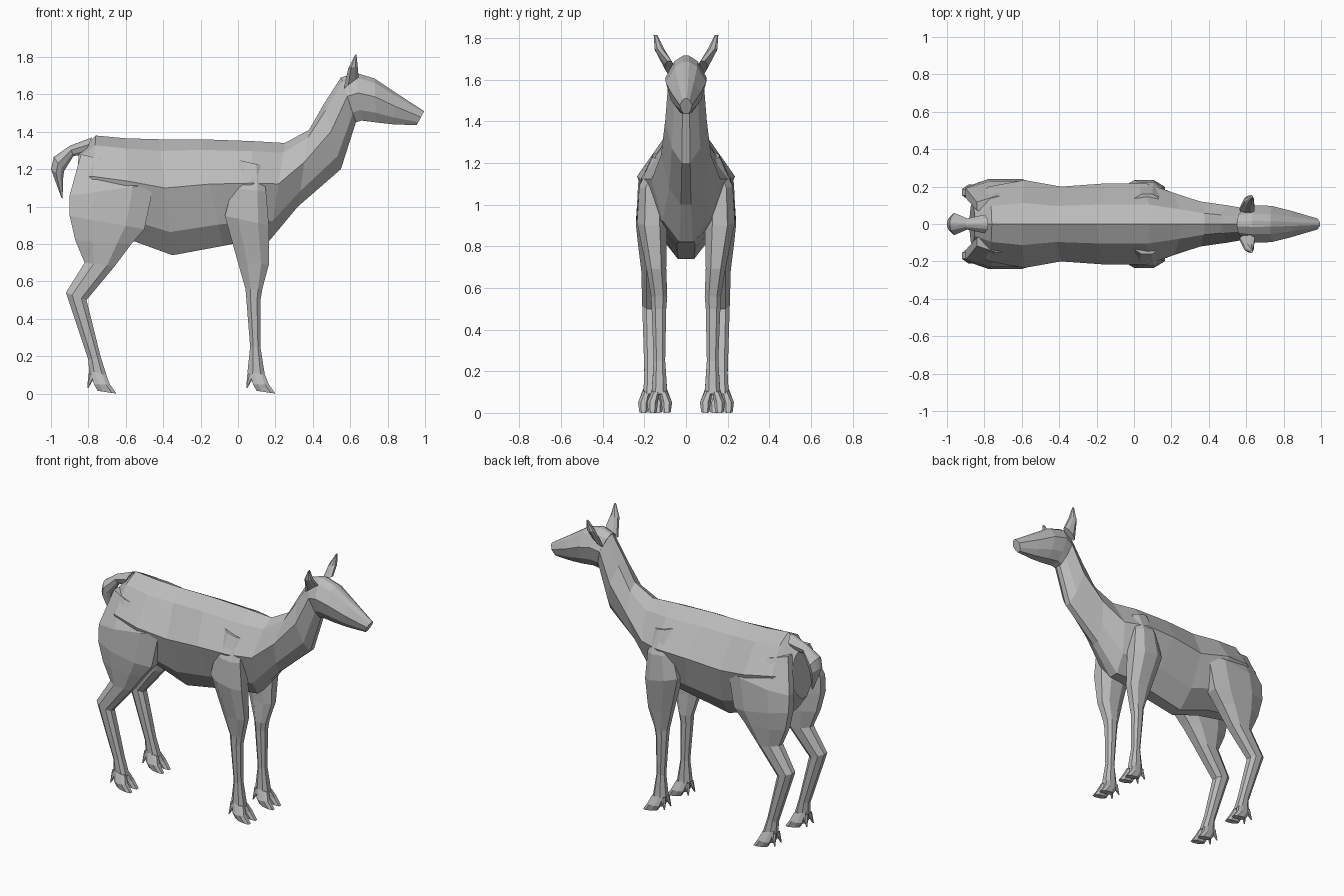
import bpy
import bmesh

cube = bpy.data.objects.get("Cube")
if cube:
    bpy.data.objects.remove(cube, do_unlink=True)

# One plain grey for the whole animal
grey = bpy.data.materials.new("plain_grey")
grey.use_nodes = True
colour = (0.5, 0.5, 0.5, 1)
grey.diffuse_color = colour
grey.node_tree.nodes["Principled BSDF"].inputs["Base Color"].default_value = colour


def loft(name, rings, mirror=False):
    """Skin a list of point rings, cap both ends, optionally mirror across y."""
    bm = bmesh.new()
    loops = [[bm.verts.new(p) for p in ring] for ring in rings]
    n = len(loops[0])
    for a, b in zip(loops, loops[1:]):
        for i in range(n):
            j = (i + 1) % n
            bm.faces.new((a[i], a[j], b[j], b[i]))
    bm.faces.new(loops[0])
    bm.faces.new(loops[-1])
    bmesh.ops.recalc_face_normals(bm, faces=bm.faces)
    mesh = bpy.data.meshes.new(name)
    bm.to_mesh(mesh)
    bm.free()
    mesh.materials.append(grey)
    obj = bpy.data.objects.new(name, mesh)
    bpy.context.collection.objects.link(obj)
    if mirror:
        mod = obj.modifiers.new("mirror", "MIRROR")
        mod.use_axis = (False, True, False)
        mod.use_mirror_merge = False
    return obj


# Half profile of trunk sections: share of the way down, share of half width
TRUNK = [(0, 0), (.1, .48), (.42, 1), (.8, .68), (1, .2)]
HEAD = [(0, .15), (.1, .55), (.42, 1), (.78, .75), (1, .35)]


def trunk_ring(section, profile):
    """Symmetric section between a top and a bottom point."""
    tx, tz, bx, bz, w = section
    half = [(tx + (bx - tx) * f, w * y, tz + (bz - tz) * f) for f, y in profile]
    other = [(x, -y, z) for x, y, z in reversed(half) if y > 0]
    return half + other


# Octagonal limb section: along the limb depth, across it
LIMB = [(-1, -.4), (-1, .4), (-.4, 1), (.5, 1), (1, .5), (1, -.5), (.5, -1), (-.4, -1)]


def limb_ring(section):
    """Section between a back and a front point, from inner to outer y."""
    xb, zb, xf, zf, yi, yo = section
    return [(xb + (xf - xb) * (u + 1) / 2, yi + (yo - yi) * (v + 1) / 2,
             zb + (zf - zb) * (u + 1) / 2) for u, v in LIMB]


# Trunk and neck
nape = (.55, 1.69, .63, 1.45, .085)
loft("body_and_neck", [trunk_ring(s, TRUNK) for s in (
    (-.85, 1.29, -.88, .97, .13),
    (-.76, 1.38, -.8, .86, .2),
    (-.6, 1.365, -.57, .82, .235),
    (-.42, 1.36, -.35, .74, .2),
    (-.2, 1.36, -.08, .79, .217),
    (.08, 1.35, .05, .815, .217),
    (.25, 1.34, .17, .82, .165),
    (.38, 1.41, .32, 1.0, .12),
    (.46, 1.55, .55, 1.2, .1),
    nape)])

# Head
loft("head", [trunk_ring(s, HEAD) for s in (
    nape,
    (.63, 1.715, .66, 1.46, .1),
    (.73, 1.685, .74, 1.45, .097),
    (.85, 1.605, .83, 1.44, .07),
    (.995, 1.51, .955, 1.435, .03))])

# Tail
loft("tail", [trunk_ring(s, HEAD) for s in (
    (-.78, 1.37, -.82, 1.28, .05),
    (-.9, 1.325, -.88, 1.27, .03),
    (-.985, 1.265, -.93, 1.19, .06),
    (-1.0, 1.2, -.935, 1.15, .05),
    (-.945, 1.05, -.938, 1.04, .008))])

# Ears
loft("ears", [limb_ring(s) for s in (
    (.565, 1.63, .645, 1.69, .06, .1),
    (.59, 1.74, .64, 1.75, .105, .15),
    (.625, 1.81, .633, 1.815, .138, .155))], mirror=True)

# Hind legs
loft("hind_legs", [limb_ring(s) for s in (
    (-.84, 1.28, -.5, 1.2, .04, .15),
    (-.9, 1.06, -.45, 1.12, .1, .23),
    (-.9, .95, -.5, .88, .1, .24),
    (-.87, .82, -.57, .8, .1, .23),
    (-.82, .7, -.66, .68, .11, .215),
    (-.92, .54, -.81, .5, .13, .21),
    (-.8, .18, -.735, .2, .135, .2),
    (-.795, .1, -.7, .09, .135, .205))], mirror=True)

# Front legs
loft("front_legs", [limb_ring(s) for s in (
    (0, 1.25, .13, 1.22, .08, .16),
    (-.03, 1.1, .15, 1.08, .1, .225),
    (-.07, .95, .165, .9, .09, .235),
    (0, .7, .165, .69, .095, .19),
    (.04, .56, .13, .56, .09, .168),
    (.045, .5, .12, .5, .095, .165),
    (.065, .25, .12, .25, .1, .155),
    (.05, .11, .145, .09, .09, .165))], mirror=True)

# Cloven hooves and dewclaws
for leg, x, y in (("front", .1, .127), ("hind", -.75, .17)):
    for label, side in (("inner", -1), ("outer", 1)):
        top, low = y + side * .018, y + side * .034
        loft(f"{leg}_{label}_hooves", [limb_ring(s) for s in (
            (x - .04, .12, x + .045, .1, top - .018, top + .018),
            (x - .02, .05, x + .065, .05, low - .026, low + .026),
            (x, .015, x + .1, 0, low - .02, low + .02))], mirror=True)
        loft(f"{leg}_{label}_dewclaws", [limb_ring(s) for s in (
            (x - .05, .11, x - .015, .09, top - .014, top + .014),
            (x - .056, .03, x - .05, .03, low - .004, low + .004))], mirror=True)
